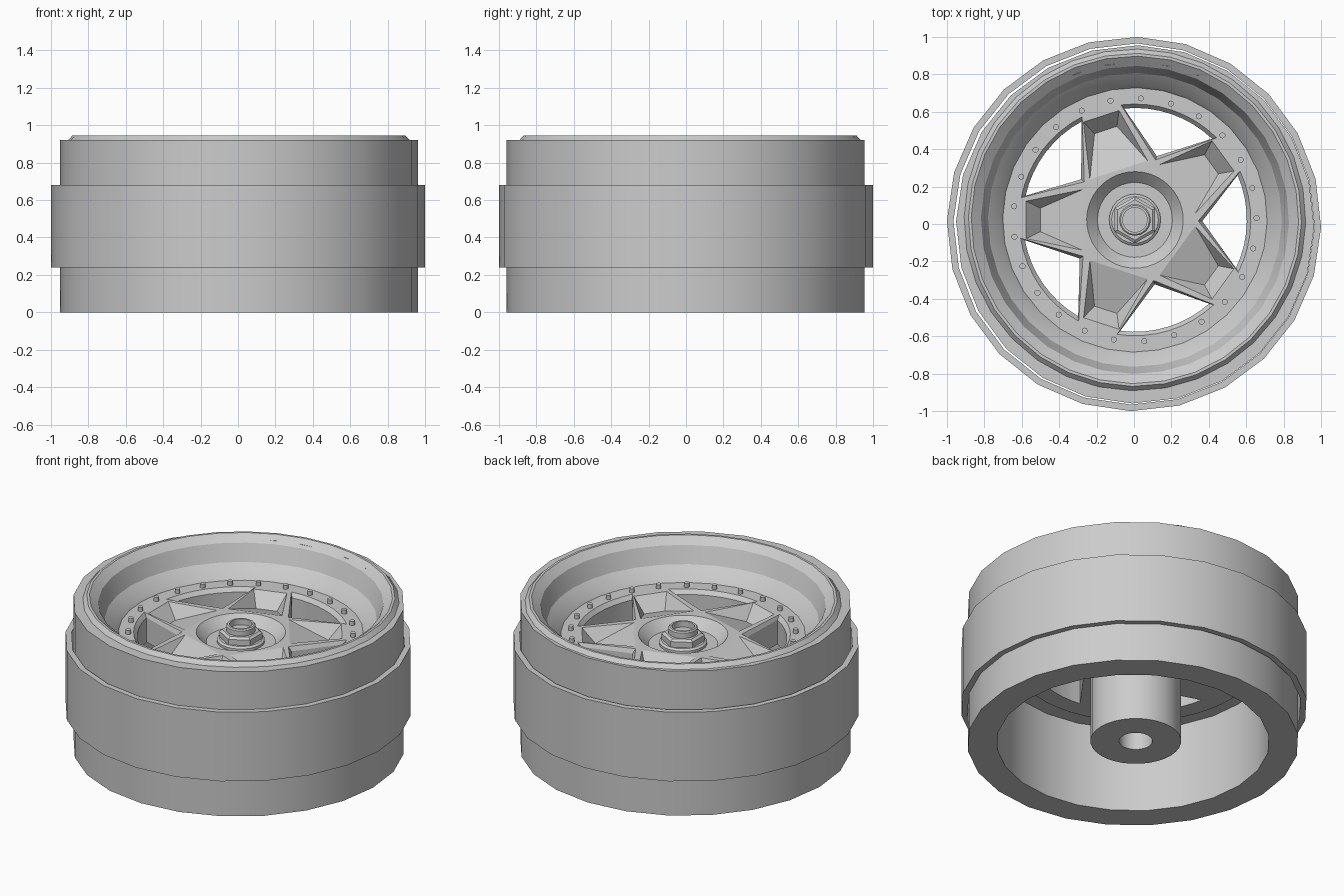
import bpy, bmesh, math
from mathutils import Matrix, Vector

if "Cube" in bpy.data.objects:
    bpy.data.objects.remove(bpy.data.objects["Cube"])

GREY = (0.6, 0.6, 0.6, 1)
metal = bpy.data.materials.new("grey metal")
metal.use_nodes = True
metal.diffuse_color = GREY
metal.node_tree.nodes["Principled BSDF"].inputs["Base Color"].default_value = GREY

RIM = (0.005, 0.022)     # axis of the rim, disc and hub
TOP, UNDER = 0.72, 0.54  # faces of the spoked disc


def finish(bm, name, centre=(0, 0)):
    bmesh.ops.recalc_face_normals(bm, faces=bm.faces)
    mesh = bpy.data.meshes.new(name)
    bm.to_mesh(mesh)
    bm.free()
    mesh.materials.append(metal)
    obj = bpy.data.objects.new(name, mesh)
    obj.location = (*centre, 0)
    bpy.context.collection.objects.link(obj)
    return obj


def smooth(obj, angle=28):
    bpy.ops.object.select_all(action='DESELECT')
    obj.select_set(True)
    bpy.context.view_layer.objects.active = obj
    bpy.ops.object.shade_smooth_by_angle(angle=math.radians(angle))


def lathe(name, profile, sides, centre=(0, 0), closed=True, turn=-1):
    """Spin a (radius, height) profile around z."""
    bm = bmesh.new()
    spin = Matrix.Rotation(math.radians(turn), 3, 'Z')
    verts = [bm.verts.new(spin @ Vector((r, 0, z))) for r, z in profile]
    edges = [bm.edges.new(pair) for pair in zip(verts, verts[1:])]
    if closed:
        edges.append(bm.edges.new((verts[-1], verts[0])))
    bmesh.ops.spin(bm, geom=verts + edges, cent=(0, 0, 0), axis=(0, 0, 1),
                   angle=math.tau, steps=sides, use_duplicate=False)
    bmesh.ops.remove_doubles(bm, verts=bm.verts, dist=0.0005)
    return finish(bm, name, centre)


def polar(r, degrees, z):
    a = math.radians(degrees)
    return Vector((r * math.cos(a), r * math.sin(a), z))


def hull(bm, points):
    verts = [bm.verts.new(p) for p in points]
    bmesh.ops.convex_hull(bm, input=verts)


# Outer band, loose around the barrel
smooth(lathe("outer_band", [(0.965, 0.24), (1, 0.24), (1, 0.68), (0.965, 0.68)], 24))

# Barrel
smooth(lathe("barrel", [(0.787, 0), (0.957, 0), (0.957, 0.92), (0.87, 0.92),
                        (0.87, 0.62), (0.787, 0.56)], 24, (0.006, -0.002)))

# Stepped lip leading down to the disc
smooth(lathe("rim_lip", [(0.913, 0.9), (0.913, 0.92), (0.89, 0.945), (0.875, 0.945),
                         (0.823, 0.905), (0.785, 0.8), (0.72, 0.74), (0.703, 0.715),
                         (0.703, 0.545), (0.83, 0.545), (0.84, 0.85)], 32, RIM), 22)

# Spoked disc with a dished centre
disc = lathe("spoked_disc", [(0, UNDER), (0.71, UNDER), (0.71, TOP), (0.258, TOP),
                             (0.2, 0.66), (0, 0.66)], 48, RIM, closed=False)

# Cutter: five flared windows and five sloping spoke pockets
bm = bmesh.new()
for i in range(5):
    turn = 72 * i - 1

    def window(apex, outer, half, z):
        arc = [polar(outer, turn + half * t / 4, z) for t in range(-4, 5)]
        return [polar(apex, turn, z)] + arc

    low = window(0.36, 0.598, 24.5, UNDER - 0.1)
    mid = window(0.36, 0.598, 24.5, TOP - 0.025)
    rim = window(0.338, 0.62, 26, TOP + 0.001)
    high = window(0.338, 0.62, 26, TOP + 0.1)
    layers = [[bm.verts.new(p) for p in layer] for layer in (low, mid, rim, high)]
    bm.faces.new(layers[0])
    bm.faces.new(layers[-1])
    for a, b in zip(layers, layers[1:]):
        for k in range(len(a)):
            n = (k + 1) % len(a)
            bm.faces.new((a[k], a[n], b[n], b[k]))

    spoke = Matrix.Rotation(math.radians(turn + 37), 3, 'Z')
    pocket = []
    for side in (-1, 1):
        for along, across, z in ((0.28, 0.162, TOP), (0.582, 0.1, TOP),
                                 (0.505, 0.063, TOP - 0.085),
                                 (0.28, 0.162, TOP + 0.1), (0.582, 0.1, TOP + 0.1)):
            pocket.append(spoke @ Vector((along, side * across, z)))
    hull(bm, pocket)
cutter = finish(bm, "disc_cutter", RIM)
cutter.hide_render = True

cut = disc.modifiers.new("openings", 'BOOLEAN')
cut.operation = 'DIFFERENCE'
cut.solver = 'EXACT'
cut.object = cutter
bpy.context.view_layer.objects.active = disc
bpy.ops.object.modifier_apply(modifier=cut.name)
bpy.data.objects.remove(cutter)
smooth(disc, 15)

# Hub post with a blind bore underneath
smooth(lathe("hub_post", [(0, 0.45), (0.096, 0.45), (0.096, 0), (0.262, 0),
                          (0.262, 0.6), (0, 0.6)], 32, RIM, closed=False))

# Centre nut: washer, hexagon and hollow stud
smooth(lathe("washer", [(0, 0.65), (0.138, 0.65), (0.138, 0.675), (0.125, 0.685),
                        (0, 0.685)], 24, RIM, closed=False))
lathe("hex_nut", [(0, 0.68), (0.125, 0.68), (0.125, 0.72), (0.108, 0.732), (0, 0.732)],
      6, RIM, closed=False, turn=30)
smooth(lathe("hollow_stud", [(0, 0.72), (0.085, 0.72), (0.085, 0.765), (0.078, 0.772),
                             (0.066, 0.772), (0.066, 0.735), (0, 0.735)],
             16, RIM, closed=False))

# Ring of small bolts
bm = bmesh.new()
for i in range(25):
    place = Matrix.Translation(polar(0.65, 0.8 + 14.4 * i, TOP + 0.01))
    bmesh.ops.create_cone(bm, cap_ends=True, segments=10, radius1=0.016,
                          radius2=0.016, depth=0.03, matrix=place)
smooth(finish(bm, "rim_bolts", RIM), 40)
